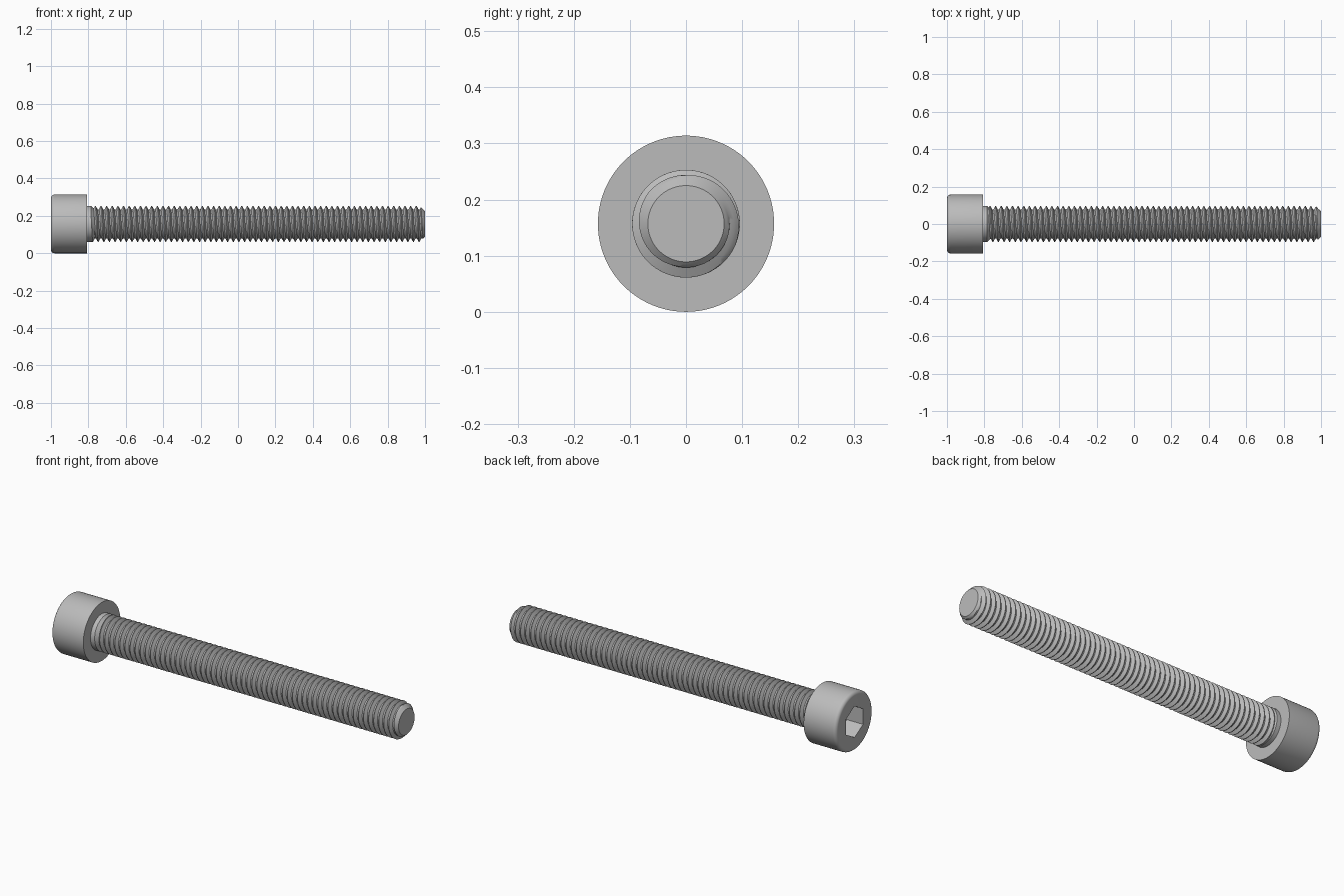
import bpy
import bmesh
from math import sin, cos, pi, tau, radians

cube = bpy.data.objects.get("Cube")
if cube:
    bpy.data.objects.remove(cube, do_unlink=True)

# Main sizes; the screw axis runs along x
HEAD_R, HEAD_END = 0.157, -0.808
THREAD_R, ROOT_DEPTH, PITCH = 0.096, 0.018, 0.0301
THREAD_START, TIP, TIP_R = -0.785, 1.0, 0.068
FILLET = 0.019
SOCKET_R, SOCKET_DEPTH = 0.0835, 0.097
SEGMENTS = 72

steel = bpy.data.materials.new("grey steel")
steel.use_nodes = True
colour = (0.5, 0.5, 0.5, 1)
steel.diffuse_color = colour
steel.node_tree.nodes["Principled BSDF"].inputs["Base Color"].default_value = colour


def point(x, r, angle):
    return (x, r * cos(angle), HEAD_R + r * sin(angle))


def make_object(name, bm):
    bmesh.ops.recalc_face_normals(bm, faces=bm.faces[:])
    mesh = bpy.data.meshes.new(name)
    bm.to_mesh(mesh)
    bm.free()
    mesh.materials.append(steel)
    obj = bpy.data.objects.new(name, mesh)
    bpy.context.collection.objects.link(obj)
    return obj


def select_only(obj):
    bpy.ops.object.select_all(action='DESELECT')
    obj.select_set(True)
    bpy.context.view_layer.objects.active = obj


def lathe(name, profile, segments, offset=0.0):
    """Solid of revolution; the profile lists (x, radius) between two flat ends."""
    bm = bmesh.new()
    rings = [[bm.verts.new(point(x, r, offset + tau * i / segments))
              for i in range(segments)] for x, r in profile]
    for a, b in zip(rings, rings[1:]):
        for i in range(segments):
            j = (i + 1) % segments
            bm.faces.new((a[i], a[j], b[j], b[i]))
    bm.faces.new(rings[0])
    bm.faces.new(rings[-1])
    return make_object(name, bm)


# Cylindrical head with a rounded outer rim, and the plain neck below it
steps = 6
rim = [(-1 + FILLET * (1 - sin(t)), HEAD_R - FILLET * (1 - cos(t)))
       for t in (pi / 2 * (1 - i / steps) for i in range(steps + 1))]
head = lathe("head_and_neck", rim + [(HEAD_END, HEAD_R), (HEAD_END, THREAD_R),
                                     (THREAD_START, THREAD_R)], 96)

# Hexagonal socket cut into the head
cutter = lathe("socket_cutter", [(-1.1, SOCKET_R), (-1 + SOCKET_DEPTH, SOCKET_R)],
               6, pi / 2)
cutter.hide_render = True
cut = head.modifiers.new("socket", 'BOOLEAN')
cut.operation = 'DIFFERENCE'
cut.solver = 'EXACT'
cut.object = cutter
select_only(head)
bpy.ops.object.modifier_apply(modifier=cut.name)
bpy.data.objects.remove(cutter, do_unlink=True)

# Threaded shaft: tooth outline swept along a right-handed helix
phases = (0, 0.125, 0.28, 0.4375, 0.5625, 0.72, 0.875)


def thread_radius(x, turn_position):
    from_crest = abs(turn_position % 1 - 0.5) * 2
    depth = ROOT_DEPTH * min(1, max(0, (from_crest - 0.125) / 0.625))
    r = THREAD_R - depth
    r = max(r, THREAD_R - (x - THREAD_START))   # run-out at the neck
    return min(r, TIP_R + (TIP - x))            # chamfer at the tip


turns = int((TIP - THREAD_START) / PITCH) + 2
bm = bmesh.new()
columns = []
for i in range(SEGMENTS + 1):
    column = []
    for turn in range(-1, turns):
        for phase in phases:
            x = THREAD_START + PITCH * (turn + phase + i / SEGMENTS)
            x = min(TIP, max(THREAD_START, x))
            position = (x - THREAD_START) / PITCH - i / SEGMENTS
            r = thread_radius(x, position)
            column.append(bm.verts.new(point(x, r, tau * i / SEGMENTS)))
    columns.append(column)
for a, b in zip(columns, columns[1:]):
    for k in range(len(a) - 1):
        bm.faces.new((a[k], b[k], b[k + 1], a[k + 1]))
bmesh.ops.remove_doubles(bm, verts=bm.verts[:], dist=0.00002)

# Flat tip
tip_edges = [e for e in bm.edges if e.is_boundary
             and all(v.co.x > TIP - 0.0001 for v in e.verts)]
bmesh.ops.edgeloop_fill(bm, edges=tip_edges)
shaft = make_object("threaded_shaft", bm)

for obj in (head, shaft):
    select_only(obj)
    bpy.ops.object.shade_smooth_by_angle(angle=radians(30))
